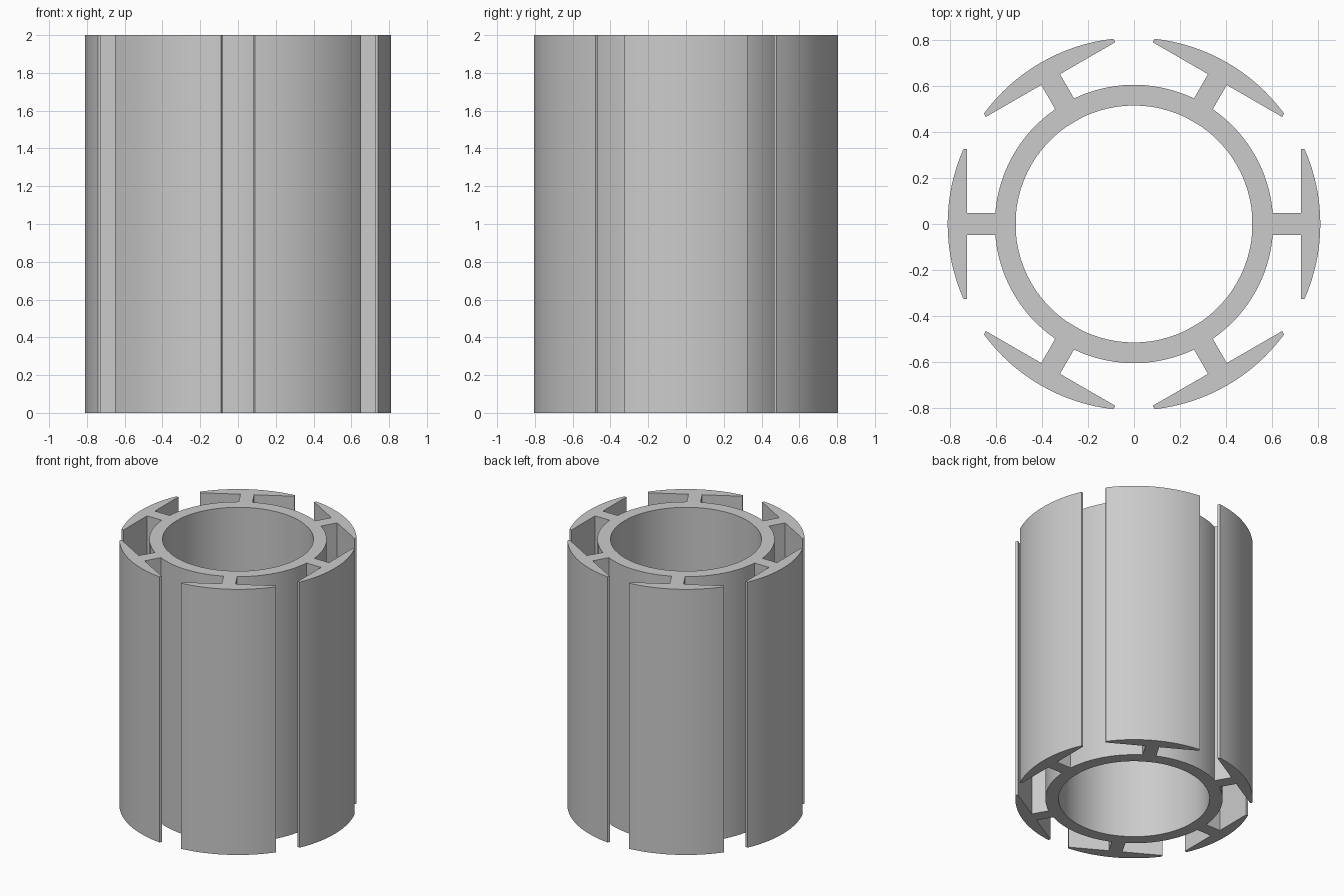
import bpy, bmesh
from math import sin, cos, asin, sqrt, pi, radians
from mathutils import Vector, Matrix

cube = bpy.data.objects.get("Cube")
if cube:
    bpy.data.objects.remove(cube, do_unlink=True)

HEIGHT = 2.0
POLES = 6
BORE, RING, OUTER = 0.515, 0.605, 0.81      # radii
STEM, SHOE, SHOE_BACK = 0.047, 0.325, 0.725  # half widths, flat back of shoe
ARC_STEPS, RING_STEPS = 16, 12

metal = bpy.data.materials.new("grey metal")
metal.use_nodes = True
grey = (0.6, 0.6, 0.6, 1.0)
metal.diffuse_color = grey
metal.node_tree.nodes["Principled BSDF"].inputs["Base Color"].default_value = grey


def polar(r, a):
    return Vector((r * cos(a), r * sin(a), 0))


bm = bmesh.new()
root = asin(STEM / RING)
tip = asin(SHOE / OUTER)
step = 2 * pi / POLES

# Angles of the ring divisions in one sector, starting at the stem root
divisions = [-root] + [root + (step - 2 * root) * i / RING_STEPS
                       for i in range(RING_STEPS + 1)]

for k in range(POLES):
    turn = Matrix.Rotation(k * step, 3, "Z")

    def face(points):
        bm.faces.new([bm.verts.new(turn @ p) for p in points])

    # Central ring
    for a, b in zip(divisions, divisions[1:]):
        face([polar(BORE, a), polar(RING, a), polar(RING, b), polar(BORE, b)])

    # Stem with curved pole shoe
    arc = [polar(OUTER, tip * (2 * i / ARC_STEPS - 1)) for i in range(ARC_STEPS + 1)]
    face([polar(RING, -root), Vector((SHOE_BACK, -STEM, 0)),
          Vector((SHOE_BACK, -SHOE, 0)), *arc,
          Vector((SHOE_BACK, SHOE, 0)), Vector((SHOE_BACK, STEM, 0)),
          polar(RING, root)])

# Join the sectors and extrude the section to full height
bmesh.ops.remove_doubles(bm, verts=bm.verts[:], dist=1e-4)
result = bmesh.ops.extrude_face_region(bm, geom=bm.faces[:], use_keep_orig=True)
top = [g for g in result["geom"] if isinstance(g, bmesh.types.BMVert)]
bmesh.ops.translate(bm, verts=top, vec=(0, 0, HEIGHT))
bmesh.ops.recalc_face_normals(bm, faces=bm.faces[:])

mesh = bpy.data.meshes.new("slotted_core")
bm.to_mesh(mesh)
bm.free()
mesh.materials.append(metal)
core = bpy.data.objects.new("slotted_core", mesh)
bpy.context.collection.objects.link(core)

bpy.ops.object.select_all(action="DESELECT")
core.select_set(True)
bpy.context.view_layer.objects.active = core
bpy.ops.object.shade_smooth_by_angle(angle=radians(30))
